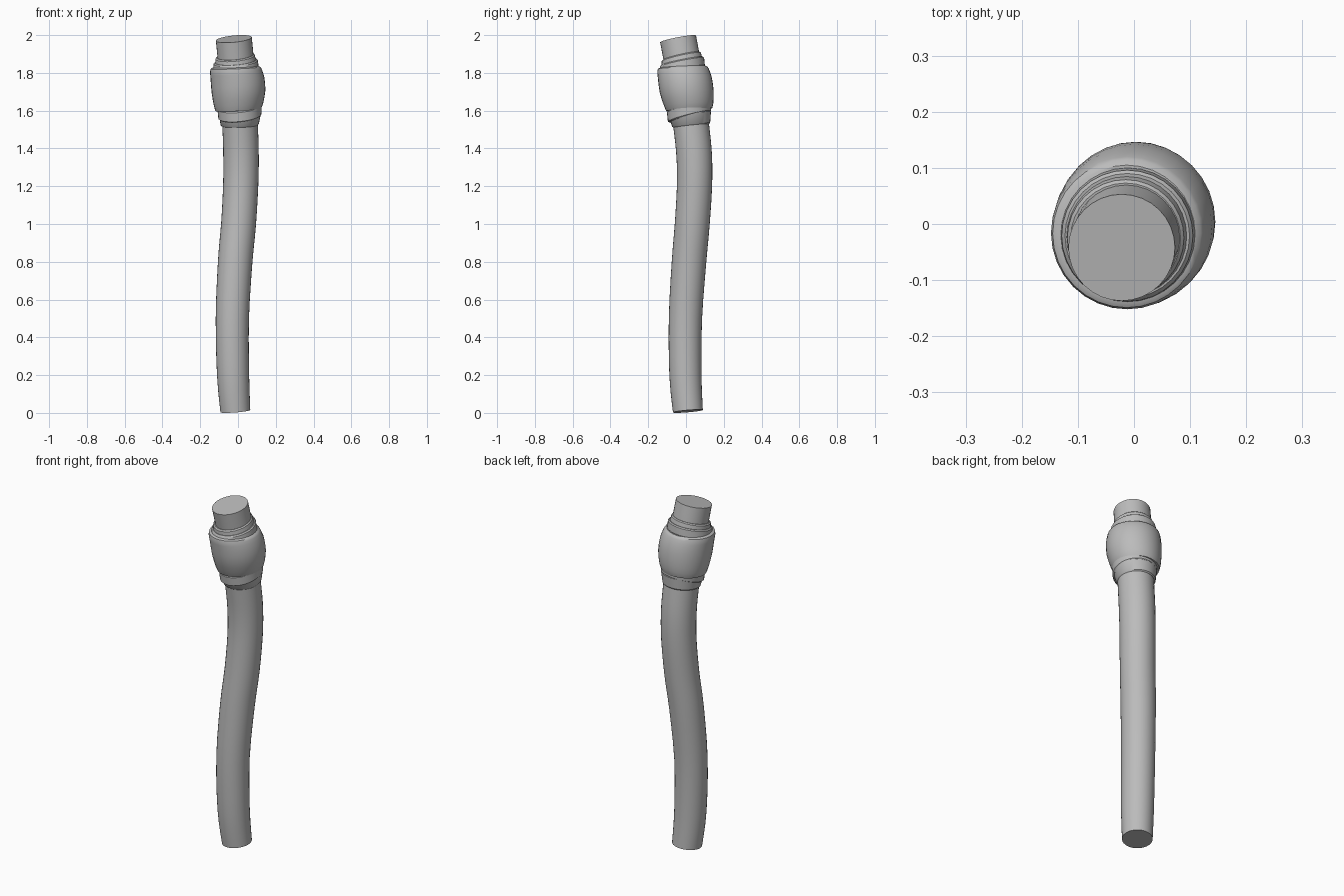
import bpy, bmesh, math

cube = bpy.data.objects.get("Cube")
if cube:
    bpy.data.objects.remove(cube, do_unlink=True)

SIDES = 32
grey = bpy.data.materials.new("plain grey")
grey.use_nodes = True
colour = (0.5, 0.5, 0.5, 1)
grey.diffuse_color = colour
grey.node_tree.nodes["Principled BSDF"].inputs["Base Color"].default_value = colour


def loft(name, sections):
    """Skin a capped tube through tilted rings: (x, y, z, radius, x slope, y slope)."""
    bm = bmesh.new()
    rings = []
    for cx, cy, cz, r, sx, sy in sections:
        ring = []
        for i in range(SIDES):
            a = math.tau * i / SIDES
            dx, dy = r * math.cos(a), r * math.sin(a)
            ring.append(bm.verts.new((cx + dx, cy + dy, cz + sx * dx + sy * dy)))
        rings.append(ring)
    for low, high in zip(rings, rings[1:]):
        for i in range(SIDES):
            j = (i + 1) % SIDES
            bm.faces.new((low[i], low[j], high[j], high[i]))
    bm.faces.new(rings[0][::-1])
    bm.faces.new(rings[-1])
    bmesh.ops.recalc_face_normals(bm, faces=bm.faces)
    mesh = bpy.data.meshes.new(name)
    bm.to_mesh(mesh)
    bm.free()
    mesh.materials.append(grey)
    obj = bpy.data.objects.new(name, mesh)
    bpy.context.collection.objects.link(obj)
    bpy.ops.object.select_all(action='DESELECT')
    obj.select_set(True)
    bpy.context.view_layer.objects.active = obj
    bpy.ops.object.shade_smooth_by_angle(angle=math.radians(35))
    return obj


def smooth_path(keys, steps=3):
    """Catmull-Rom samples through (x, y, z, radius) keys."""
    pts = [keys[0]] + keys + [keys[-1]]
    out = []
    for a, b, c, d in zip(pts, pts[1:], pts[2:], pts[3:]):
        for s in range(steps):
            t = s / steps
            out.append(tuple(
                q + t * (r - p) / 2 + t * t * (p - 2.5 * q + 2 * r - s4 / 2)
                + t ** 3 * (1.5 * (q - r) + (s4 - p) / 2)
                for p, q, r, s4 in zip(a, b, c, d)))
    return out + [keys[-1]]


# Crooked shaft, each ring square to the path
path = smooth_path([
    (-0.014, 0.01, 0.009, 0.079), (-0.026, -0.003, 0.2, 0.085),
    (-0.03, -0.003, 0.5, 0.088), (-0.015, 0.016, 0.8, 0.091),
    (0.003, 0.033, 1.0, 0.092), (0.014, 0.045, 1.2, 0.093),
    (0.016, 0.044, 1.35, 0.094), (0.012, 0.03, 1.5, 0.094),
    (-0.004, -0.006, 1.78, 0.095), (-0.022, -0.042, 1.98, 0.095)])
shaft = []
for i, (x, y, z, r) in enumerate(path):
    a, b = path[max(i - 1, 0)], path[min(i + 1, len(path) - 1)]
    rise = b[2] - a[2]
    shaft.append((x, y, z, r, (a[0] - b[0]) / rise, (a[1] - b[1]) / rise))
loft("shaft", shaft)

# Swollen wrapping around the head
body = smooth_path([
    (0.002, 0.017, 1.605, 0.121), (0.003, 0.014, 1.635, 0.131),
    (0.003, 0.004, 1.7, 0.142), (-0.003, -0.006, 1.77, 0.142),
    (-0.012, -0.016, 1.815, 0.136)], 2)
body = [(0.002, 0.017, 1.603, 0.09, 0.06, 0.06)] + [p + (0.06, 0.06) for p in body]
body += [(-0.013, -0.017, 1.826, 0.132, 0.04, 0.04),
         (-0.013, -0.017, 1.832, 0.122, 0.04, 0.04),
         (-0.013, -0.017, 1.83, 0.09, 0.04, 0.04)]
loft("head_wrap", body)


def band(name, low, high, slope):
    """Rounded cloth band between two rings (x, y, z, radius)."""
    sx, sy = slope
    (x0, y0, z0, r0), (x1, y1, z1, r1) = low, high
    soft = 0.006
    loft(name, [(x0, y0, z0, r0 - 0.022, sx, sy), (x0, y0, z0, r0 - soft, sx, sy),
                (x0, y0, z0 + soft, r0, sx, sy), (x1, y1, z1 - soft, r1, sx, sy),
                (x1, y1, z1, r1 - soft, sx, sy), (x1, y1, z1, r1 - 0.022, sx, sy)])


# Thin bands above and below the wrapping
band("upper_band", (-0.011, -0.021, 1.81, 0.121), (-0.012, -0.021, 1.863, 0.117), (0.08, 0.2))
band("top_band", (-0.012, -0.021, 1.84, 0.109), (-0.015, -0.025, 1.89, 0.104), (0.1, 0.22))
band("lower_band", (0.01, 0.018, 1.565, 0.114), (0.008, 0.016, 1.625, 0.117), (0.1, 0.25))
band("bottom_band", (0.009, 0.027, 1.52, 0.101), (0.01, 0.02, 1.59, 0.112), (0.03, 0.1))
